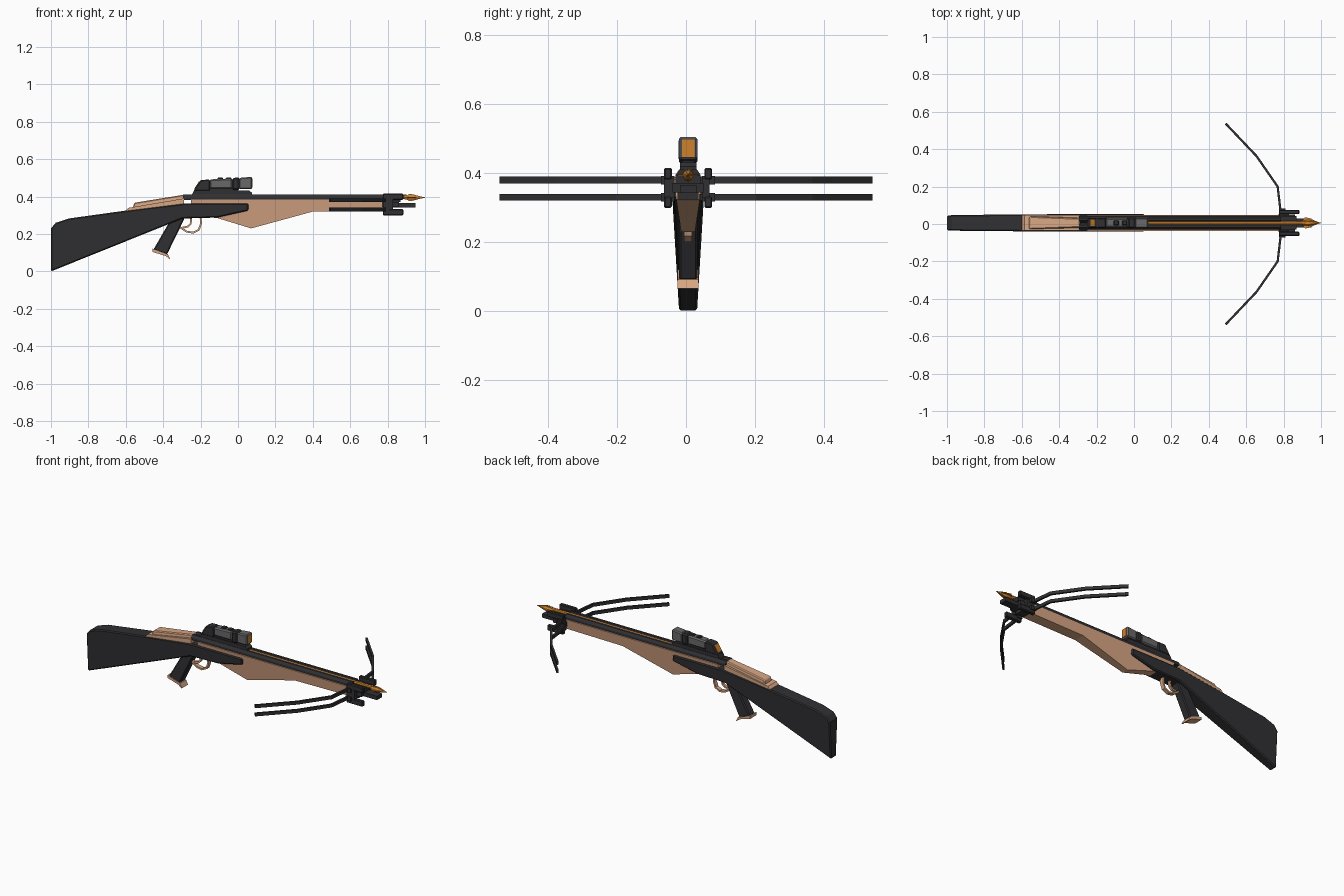
import bpy, bmesh, math
from mathutils import Vector

if "Cube" in bpy.data.objects:
    bpy.data.objects.remove(bpy.data.objects["Cube"])

CY = 0.006  # centre line of the body


def material(name, rgb):
    m = bpy.data.materials.new(name)
    m.diffuse_color = (*rgb, 1)
    m.use_nodes = True
    m.node_tree.nodes["Principled BSDF"].inputs["Base Color"].default_value = m.diffuse_color
    return m


BLACK = material("black", (0.03, 0.029, 0.032))
TAN = material("tan", (0.68, 0.38, 0.23))
ORANGE = material("orange", (0.62, 0.22, 0.025))
GREY = material("grey", (0.14, 0.14, 0.14))


def finish(name, bm, mat, bevel=0):
    bmesh.ops.recalc_face_normals(bm, faces=bm.faces)
    me = bpy.data.meshes.new(name)
    bm.to_mesh(me)
    bm.free()
    ob = bpy.data.objects.new(name, me)
    bpy.context.collection.objects.link(ob)
    me.materials.append(mat)
    if bevel:
        b = ob.modifiers.new("bevel", 'BEVEL')
        b.width, b.segments, b.limit_method = bevel, 1, 'ANGLE'
        b.angle_limit = math.radians(50)
    return ob


def loft(name, rings, mat, bevel=0):
    bm = bmesh.new()
    rs = [[bm.verts.new(p) for p in r] for r in rings]
    n = len(rs[0])
    for a, b in zip(rs, rs[1:]):
        for i in range(n):
            bm.faces.new((a[i], a[(i + 1) % n], b[(i + 1) % n], b[i]))
    bm.faces.new(rs[0])
    bm.faces.new(rs[-1][::-1])
    return finish(name, bm, mat, bevel)


def prism(name, pts, width, mat, bevel=0):
    """Side profile (x, z) given a half width, which may depend on z."""
    w = width if callable(width) else (lambda z: width)
    return loft(name, [[(x, CY + s * w(z), z) for x, z in pts] for s in (-1, 1)], mat, bevel)


def box(name, x0, x1, y0, y1, z0, z1, mat, bevel=0):
    return loft(name, [[(x, CY + y0, z0), (x, CY + y1, z0), (x, CY + y1, z1), (x, CY + y0, z1)]
                       for x in (x0, x1)], mat, bevel)


def strip(name, path, t, hw, mat):
    """Flat band following a side path (x, z)."""
    rings = []
    for i, (x, z) in enumerate(path):
        a, b = path[max(i - 1, 0)], path[min(i + 1, len(path) - 1)]
        d = Vector((b[0] - a[0], b[1] - a[1])).normalized() * t
        rings.append([(x + s * -d.y, CY + k * hw, z + s * d.x)
                      for s, k in ((-1, -1), (-1, 1), (1, 1), (1, -1))])
    return loft(name, rings, mat)


def turned(name, profile, z, sides, mat):
    """Part turned about the x axis from (x, radius) points."""
    return loft(name, [[(x, CY + r * math.cos(2 * math.pi * i / sides),
                         z + r * math.sin(2 * math.pi * i / sides)) for i in range(sides)]
                       for x, r in profile], mat)


# Stock with side panels
prism("stock", [(-1, 0), (-1, .23), (-.975, .26), (-.905, .283), (-.58, .328), (-.285, .363),
                (.055, .363), (.055, .325), (-.11, .288), (-.296, .283)],
      lambda z: .026 + .06 * z, BLACK, .006)

# Tan receiver cover, two stepped levels
prism("receiver_lower", [(-.6, .325), (-.585, .34), (-.29, .39), (-.29, .34), (-.5, .31)], .042, TAN)
prism("receiver_upper", [(-.565, .33), (-.555, .367), (-.29, .41), (-.29, .34)],
      lambda z: .034 - .25 * max(0, z - .37), TAN, .005)

# Forestock
prism("forestock", [(-.25, .384), (.775, .384), (.775, .325), (.40, .32), (.07, .23), (-.11, .285), (-.25, .3)],
      lambda z: .02 + .15 * (z - .23), TAN)

# Rail with a groove for the bolt
rail = [(-.036, .383), (-.036, .396), (-.026, .411), (-.012, .411), (0, .394),
        (.012, .411), (.026, .411), (.036, .396), (.036, .383)]
loft("rail", [[(x, CY + y, z) for y, z in rail] for x in (-.295, .785)], BLACK)

# Bolt and its head
turned("bolt_shaft", [(.07, .011), (.9, .011)], .399, 8, ORANGE)
turned("bolt_head", [(.88, .008), (.905, .014), (.935, .017), (1.0, .001)], .395, 6, ORANGE)
for k in range(2):
    a = k * math.pi / 2
    n = Vector((0, -math.sin(a), math.cos(a))) * .002
    u = Vector((0, math.cos(a), math.sin(a)))
    outline = [(.89, 0), (.915, .03 - .011 * k), (.935, .026 - .009 * k), (.995, 0)]
    pts = outline + [(x, -r) for x, r in outline[2:0:-1]]
    loft("head_blade", [[Vector((x, CY, .395)) + u * r + n * s for x, r in pts] for s in (-1, 1)], ORANGE)

# Riser at the nose
box("riser_core", .77, .86, -.045, .045, .345, .372, BLACK)
box("riser_top", .775, .87, -.036, .036, .37, .395, BLACK)
box("riser_bottom", .775, .83, -.03, .03, .325, .35, BLACK)
box("nose_bar", .8, .95, -.024, .024, .343, .366, BLACK)
for s in (-1, 1):
    lo, hi = sorted((s * .047, s * .07))
    for label, z0, z1 in (("upper", .383, .416), ("lower", .300, .333)):
        box("clamp_" + label, .775, .884, lo, hi, z0, z1, BLACK, .004)
    box("clamp_web", .775, .83, min(lo, s * .04), max(s * .062, s * .04), .33, .386, BLACK)
    lo, hi = sorted((s * .04, s * .078))
    for z in (.38, .331):
        box("limb_pocket", .775, .81, lo, hi, z - .012, z + .012, BLACK)

# Four bow limbs
limb = [(.787, .04), (.768, .2), (.655, .363), (.49, .537)]
for s in (-1, 1):
    for label, z in (("upper", .381), ("lower", .331)):
        rings = []
        for i, (x, y) in enumerate(limb):
            a, b = limb[max(i - 1, 0)], limb[min(i + 1, 3)]
            d = Vector((b[0] - a[0], b[1] - a[1])).normalized() * .006
            rings.append([(x + k * d.y, s * (y - k * d.x), z + h * .0095)
                          for k, h in ((-1, -1), (1, -1), (1, 1), (-1, 1))])
        loft(label + "_limb", rings, BLACK)

# Pistol grip and its tan foot
prism("grip", [(-.453, .115), (-.355, .285), (-.285, .285), (-.38, .09)], .027, BLACK, .006)
prism("grip_foot", [(-.458, .122), (-.375, .092), (-.362, .066), (-.372, .07), (-.385, .082), (-.458, .104)],
      .03, TAN)

# Trigger guard and trigger
strip("trigger_guard", [(-.2, .29), (-.198, .255), (-.21, .222), (-.24, .207), (-.275, .213), (-.315, .24)],
      .005, .012, TAN)
strip("trigger", [(-.25, .285), (-.253, .255), (-.268, .24), (-.295, .234)], .005, .008, TAN)

# Sight base, housing and rear slope
prism("sight_base", [(-.25, .405), (-.235, .432), (.06, .432), (.075, .42), (.075, .405)], .024, BLACK)
prism("sight_rear", [(-.238, .43), (-.2, .489), (-.15, .491), (-.15, .43)], .027, BLACK, .005)
prism("sight_foot", [(-.16, .425), (-.16, .45), (.0, .45), (.0, .425)], .018, BLACK)
prism("sight_body", [(-.152, .442), (-.152, .492), (-.03, .497), (-.03, .442)], .025, GREY, .007)
prism("sight_band", [(-.03, .436), (-.03, .5), (.008, .502), (.008, .436)], .028, BLACK, .007)
prism("sight_front", [(.006, .44), (.006, .5), (.075, .506), (.075, .44)], .027, GREY, .006)
box("front_lens", .07, .077, -.018, .018, .448, .498, ORANGE)
prism("rear_lens", [(-.233, .443), (-.209, .481), (-.204, .478), (-.228, .44)], .018, ORANGE)

# Adjustment knobs on the sight
for x in (-.095, -.05):
    box("sight_knob", x - .014, x + .014, -.014, .014, .485, .503, BLACK, .004)
